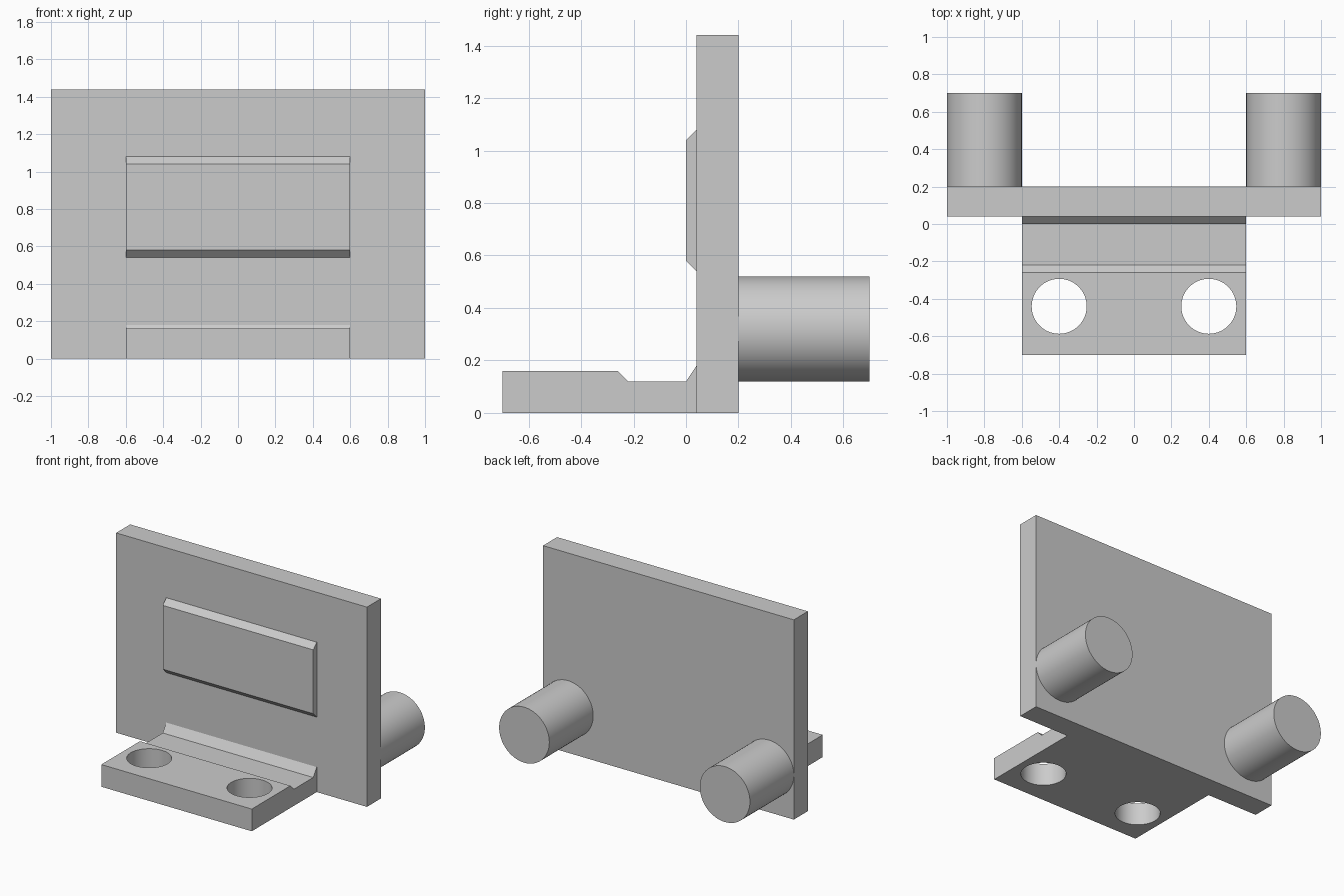
import bpy
import bmesh
import math

cube = bpy.data.objects.get("Cube")
if cube:
    bpy.data.objects.remove(cube, do_unlink=True)

grey = bpy.data.materials.new("light_grey")
grey.use_nodes = True
colour = (0.6, 0.6, 0.6, 1)
grey.diffuse_color = colour
grey.node_tree.nodes["Principled BSDF"].inputs["Base Color"].default_value = colour


def extrude_profile(name, profile, half_width):
    """Extrude a (y, z) outline symmetrically along x."""
    bm = bmesh.new()
    face = bm.faces.new([bm.verts.new((-half_width, y, z)) for y, z in profile])
    side = bmesh.ops.extrude_face_region(bm, geom=[face])["geom"]
    verts = [v for v in side if isinstance(v, bmesh.types.BMVert)]
    bmesh.ops.translate(bm, verts=verts, vec=(2 * half_width, 0, 0))
    bmesh.ops.recalc_face_normals(bm, faces=bm.faces)
    mesh = bpy.data.meshes.new(name)
    bm.to_mesh(mesh)
    bm.free()
    mesh.materials.append(grey)
    obj = bpy.data.objects.new(name, mesh)
    bpy.context.collection.objects.link(obj)
    return obj


def cylinder(name, radius, depth, location, rotation=(0, 0, 0)):
    bpy.ops.mesh.primitive_cylinder_add(vertices=64, radius=radius, depth=depth,
                                        location=location, rotation=rotation)
    obj = bpy.context.object
    obj.name = name
    obj.data.materials.append(grey)
    return obj


def smooth(obj):
    bpy.ops.object.select_all(action="DESELECT")
    obj.select_set(True)
    bpy.context.view_layer.objects.active = obj
    bpy.ops.object.shade_smooth_by_angle(angle=math.radians(30))


# Upright plate
extrude_profile("back_plate", [(0.04, 0), (0.2, 0), (0.2, 1.44), (0.04, 1.44)], 1)

# Raised panel with bevelled top and bottom
extrude_profile("front_panel", [(0.04, 0.54), (0.04, 1.08), (0, 1.04), (0, 0.58)], 0.6)

# Foot with a sunken channel and a fillet against the plate
foot = extrude_profile("foot", [(-0.7, 0), (0.04, 0), (0.04, 0.18), (0, 0.12),
                                (-0.22, 0.12), (-0.26, 0.16), (-0.7, 0.16)], 0.6)

for side, label in ((1, "left"), (-1, "right")):
    # Round pegs on the back
    peg = cylinder(label + "_peg", 0.2, 0.5, (side * 0.8, 0.45, 0.32), (math.pi / 2, 0, 0))
    smooth(peg)

    # Bolt holes through the foot
    cutter = cylinder(label + "_hole_cutter", 0.147, 0.6, (side * 0.4, -0.44, 0.1))
    cutter.hide_render = True
    hole = foot.modifiers.new(label + "_hole", "BOOLEAN")
    hole.operation = "DIFFERENCE"
    hole.solver = "EXACT"
    hole.object = cutter
    bpy.context.view_layer.objects.active = foot
    bpy.ops.object.modifier_apply(modifier=hole.name)
    bpy.data.objects.remove(cutter, do_unlink=True)

smooth(foot)
